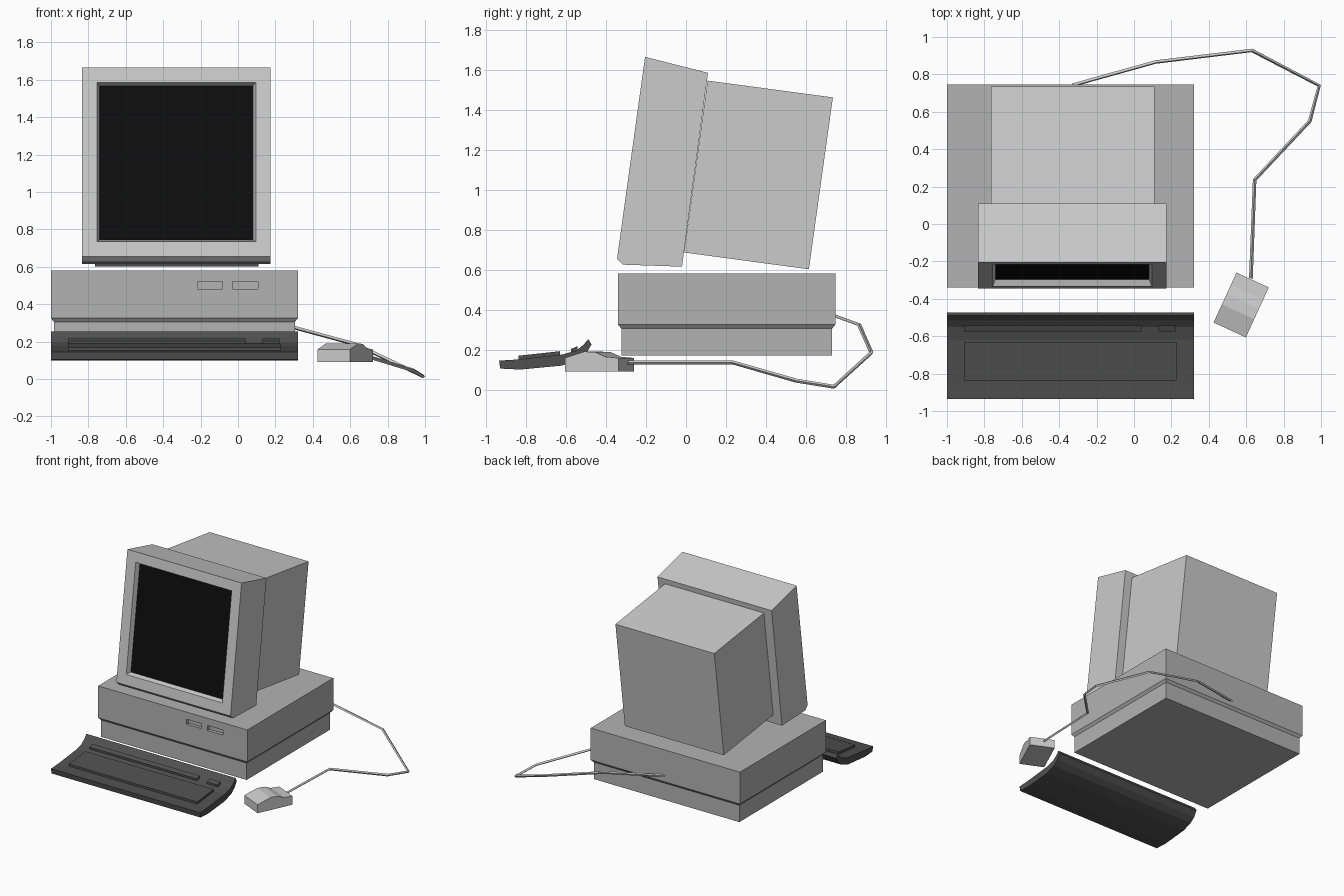
import bpy, bmesh, math
from mathutils import Vector

if "Cube" in bpy.data.objects:
    bpy.data.objects.remove(bpy.data.objects["Cube"])


def material(name, v):
    m = bpy.data.materials.new(name)
    m.diffuse_color = (v, v, v, 1)
    m.use_nodes = True
    m.node_tree.nodes["Principled BSDF"].inputs["Base Color"].default_value = m.diffuse_color
    return m


case_grey = material("case_grey", 0.45)
dark_grey = material("dark_grey", 0.08)
screen_black = material("screen_black", 0.004)


def finish(name, bm, mats=()):
    bmesh.ops.recalc_face_normals(bm, faces=bm.faces)
    me = bpy.data.meshes.new(name)
    bm.to_mesh(me)
    bm.free()
    for m in mats:
        me.materials.append(m)
    ob = bpy.data.objects.new(name, me)
    bpy.context.collection.objects.link(ob)
    return ob


def loft(rings):
    """Closed solid joining rings that have equal point counts."""
    bm = bmesh.new()
    vs = [[bm.verts.new(p) for p in r] for r in rings]
    n = len(vs[0])
    for a, b in zip(vs, vs[1:]):
        for i in range(n):
            j = (i + 1) % n
            bm.faces.new((a[i], a[j], b[j], b[i]))
    bm.faces.new(vs[0])
    bm.faces.new(vs[-1])
    bmesh.ops.recalc_face_normals(bm, faces=bm.faces)
    return bm


def prism(profile, x0, x1):
    """Side profile (y, z) extruded along x."""
    return loft([[(x, y, z) for y, z in profile] for x in (x0, x1)])


def rect(x0, x1, y0, y1, z):
    return [(x0, y0, z), (x1, y0, z), (x1, y1, z), (x0, y1, z)]


# Computer case: wide upper half, chamfer, narrower lower half
levels = [(0.17, 0.016), (0.305, 0.016), (0.325, 0), (0.58, 0)]
case = finish("computer_case", loft(
    [rect(-1 + d, 0.32 - d, -0.34 + d, 0.747 - d, z) for z, d in levels]), [case_grey])

# Two recessed drive slots
for i, (x0, x1) in enumerate([(-0.217, -0.083), (-0.03, 0.107)]):
    cutter = finish(f"slot_cutter_{i}", loft(
        [rect(x0, x1, -0.4, -0.315, z) for z in (0.482, 0.522)]), [case_grey])
    cutter.hide_render = True
    cutter.hide_viewport = True
    mod = case.modifiers.new(f"slot_{i}", 'BOOLEAN')
    mod.operation = 'DIFFERENCE'
    mod.solver = 'EXACT'
    mod.object = cutter

# Monitor bezel with the screen sunk into its front
bm = prism([(-0.205, 1.665), (0.11, 1.585), (-0.02, 0.615),
            (-0.315, 0.625), (-0.345, 0.655)], -0.835, 0.175)
bm.normal_update()
front = min(bm.faces, key=lambda f: f.normal.y)
bmesh.ops.inset_individual(bm, faces=[front], thickness=0.113)
bmesh.ops.inset_individual(bm, faces=[front], thickness=0.02, depth=-0.036)
front.material_index = 1
plain = material("monitor_grey", 0.8)
finish("monitor_bezel", bm, [plain, screen_black])

# Monitor rear housing
finish("monitor_housing", prism(
    [(0.108, 1.546), (0.735, 1.462), (0.615, 0.602), (-0.01, 0.686)], -0.765, 0.11))

# Keyboard: thin curved shell
top = [(-0.935, 0.145), (-0.85, 0.15), (-0.62, 0.175), (-0.55, 0.195),
       (-0.515, 0.222), (-0.488, 0.253)]
under = [(-0.473, 0.225), (-0.50, 0.18), (-0.54, 0.148), (-0.62, 0.12),
         (-0.83, 0.1), (-0.93, 0.105)]
finish("keyboard_body", prism(top + under, -1, 0.32), [dark_grey])


def surface(y):
    for (a, za), (b, zb) in zip(top, top[1:]):
        if a <= y <= b:
            return za + (zb - za) * (y - a) / (b - a)


# Raised key areas following the keyboard surface
for name, x0, x1, y0, y1, h in [("key_block", -0.91, 0.226, -0.838, -0.63, 0.018),
                                ("function_key_row", -0.91, 0.04, -0.575, -0.542, 0.016),
                                ("small_key_pair", 0.13, 0.223, -0.575, -0.542, 0.016)]:
    a, b = surface(y0), surface(y1)
    finish(name, prism([(y0, a - 0.01), (y1, b - 0.01), (y1, b + h), (y0, a + h)],
                       x0, x1), [dark_grey])

# Mouse: humped profile, turned to point at its cord
mouse = finish("mouse", prism(
    [(-0.147, 0.09), (0.147, 0.09), (0.147, 0.158), (0.075, 0.164),
     (0.02, 0.187), (-0.04, 0.19), (-0.147, 0.158)], -0.095, 0.095))
mouse.location = (0.573, -0.433, 0)
mouse.rotation_euler.z = -math.atan2(0.123, 0.268)

# Mouse cord running round to the back of the case
path = [(0.625, -0.29, 0.135), (0.645, 0.236, 0.135), (0.94, 0.55, 0.045),
        (0.99, 0.74, 0.014), (0.63, 0.928, 0.185), (0.115, 0.866, 0.325),
        (-0.33, 0.742, 0.37)]
cu = bpy.data.curves.new("mouse_cord", 'CURVE')
cu.dimensions = '3D'
cu.bevel_depth = 0.01
cu.bevel_resolution = 0
cu.use_fill_caps = True
sp = cu.splines.new('POLY')
sp.points.add(len(path) - 1)
for p, co in zip(sp.points, path):
    p.co = (*co, 1)
sp.use_smooth = False
bpy.context.collection.objects.link(bpy.data.objects.new("mouse_cord", cu))
